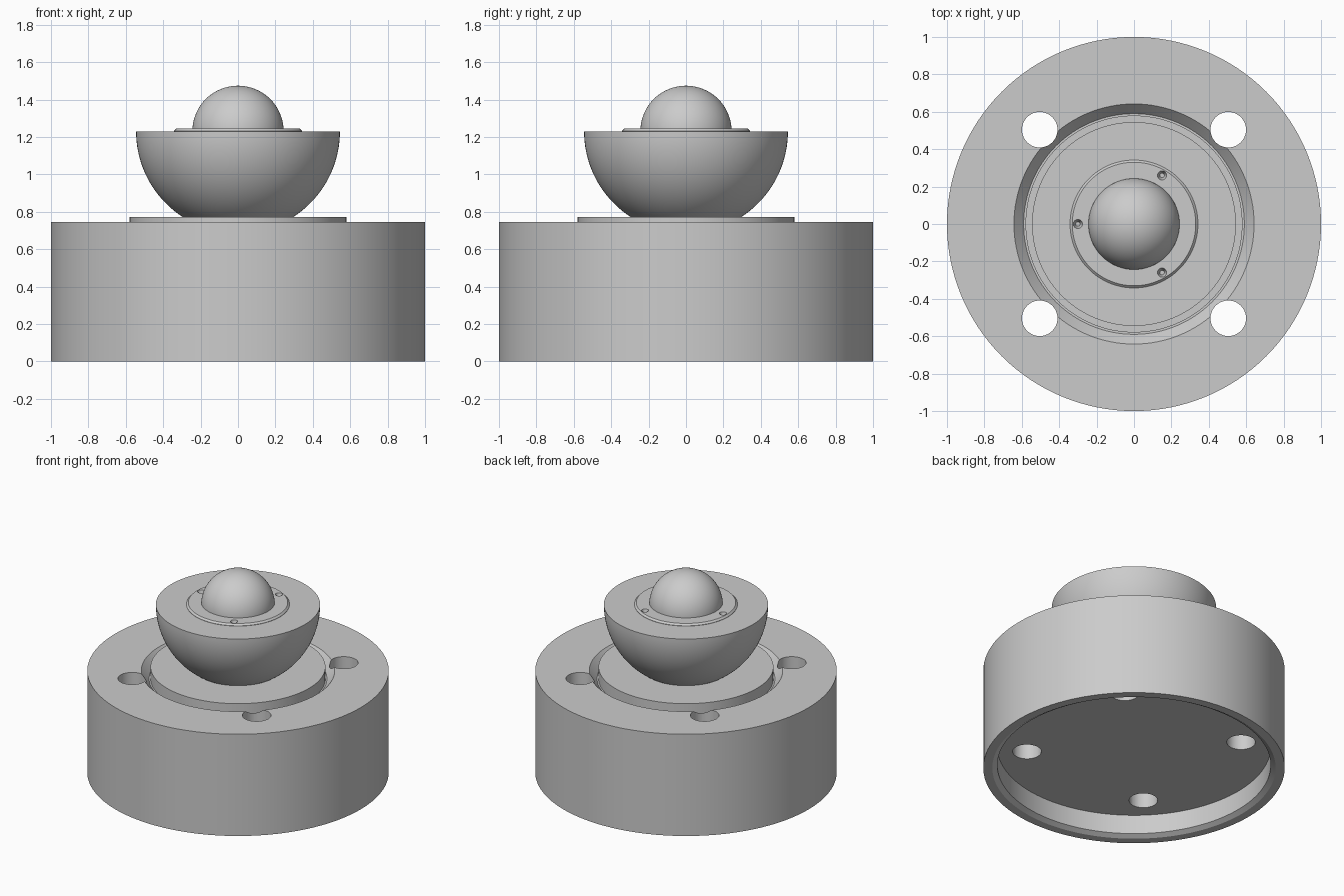
import bpy, bmesh, math
from mathutils import Matrix

cube = bpy.data.objects.get("Cube")
if cube:
    bpy.data.objects.remove(cube, do_unlink=True)

STEPS = 128

grey = bpy.data.materials.new("satin grey")
grey.use_nodes = True
grey.diffuse_color = (0.6, 0.6, 0.6, 1)
grey.node_tree.nodes["Principled BSDF"].inputs["Base Color"].default_value = (0.6, 0.6, 0.6, 1)


def add_object(name, bm):
    bmesh.ops.remove_doubles(bm, verts=bm.verts, dist=1e-5)
    bmesh.ops.recalc_face_normals(bm, faces=bm.faces)
    mesh = bpy.data.meshes.new(name)
    bm.to_mesh(mesh)
    bm.free()
    mesh.materials.append(grey)
    obj = bpy.data.objects.new(name, mesh)
    bpy.context.scene.collection.objects.link(obj)
    return obj


def lathe(name, profile):
    """Revolve (radius, height) points around the z axis."""
    bm = bmesh.new()
    verts = [bm.verts.new((r, 0, z)) for r, z in profile]
    edges = [bm.edges.new(pair) for pair in zip(verts, verts[1:])]
    bmesh.ops.spin(bm, geom=verts + edges, axis=(0, 0, 1), cent=(0, 0, 0),
                   angle=math.tau, steps=STEPS, use_merge=True)
    return add_object(name, bm)


def hole_cutter(name, spots, radius, z_low, z_high, tip=None):
    bm = bmesh.new()
    for x, y in spots:
        bmesh.ops.create_cone(
            bm, cap_ends=True, segments=40, radius1=radius if tip is None else tip,
            radius2=radius, depth=z_high - z_low,
            matrix=Matrix.Translation((x, y, (z_low + z_high) / 2)))
    cutter = add_object(name, bm)
    cutter.hide_render = True
    return cutter


def activate(obj):
    bpy.ops.object.select_all(action="DESELECT")
    obj.select_set(True)
    bpy.context.view_layer.objects.active = obj


def cut(obj, cutter):
    mod = obj.modifiers.new("holes", "BOOLEAN")
    mod.operation = "DIFFERENCE"
    mod.solver = "EXACT"
    mod.object = cutter
    activate(obj)
    bpy.ops.object.modifier_apply(modifier=mod.name)
    bpy.data.objects.remove(cutter, do_unlink=True)


# Round base: hollow underside with chamfered lip, chamfered recess on top
base = lathe("base", [(0, 0.16), (0.907, 0.16), (0.907, 0.02), (0.94, 0), (1, 0),
                      (1, 0.745), (0.642, 0.745), (0.59, 0.685), (0, 0.685)])
corners = [(sx * 0.504, sy * 0.504) for sx in (-1, 1) for sy in (-1, 1)]
cut(base, hole_cutter("mounting_holes", corners, 0.095, -0.1, 0.9))

# Raised disc inside the recess
disc = lathe("support_disc", [(0, 0.68), (0.58, 0.68), (0.58, 0.773), (0, 0.773)])

# Hemispherical bowl
RIM, BOWL_R = 1.23, 0.545
arc = [math.radians(90 * i / 40) for i in range(41)]
bowl = lathe("bowl", [(BOWL_R * math.sin(a), RIM - BOWL_R * math.cos(a)) for a in arc]
             + [(0, RIM)])

# Retaining ring with a sloped edge and three small screw holes
ring = lathe("retaining_ring", [(0, 1.18), (0.342, 1.18), (0.342, RIM + 0.002),
                                (0.33, 1.244), (0, 1.244)])
spots = [(0.3 * math.cos(a), 0.3 * math.sin(a))
         for a in (math.pi, math.pi / 3, -math.pi / 3)]
for part in (ring, bowl):
    cut(part, hole_cutter("screw_holes", spots, 0.026, 1.2, 1.25, tip=0.012))

# Ball on top
BALL_R = 0.244
ball = lathe("ball", [(BALL_R * math.sin(2 * a), RIM - BALL_R * math.cos(2 * a)) for a in arc])

for obj in (base, disc, bowl, ring, ball):
    activate(obj)
    bpy.ops.object.shade_smooth_by_angle(angle=math.radians(25))
